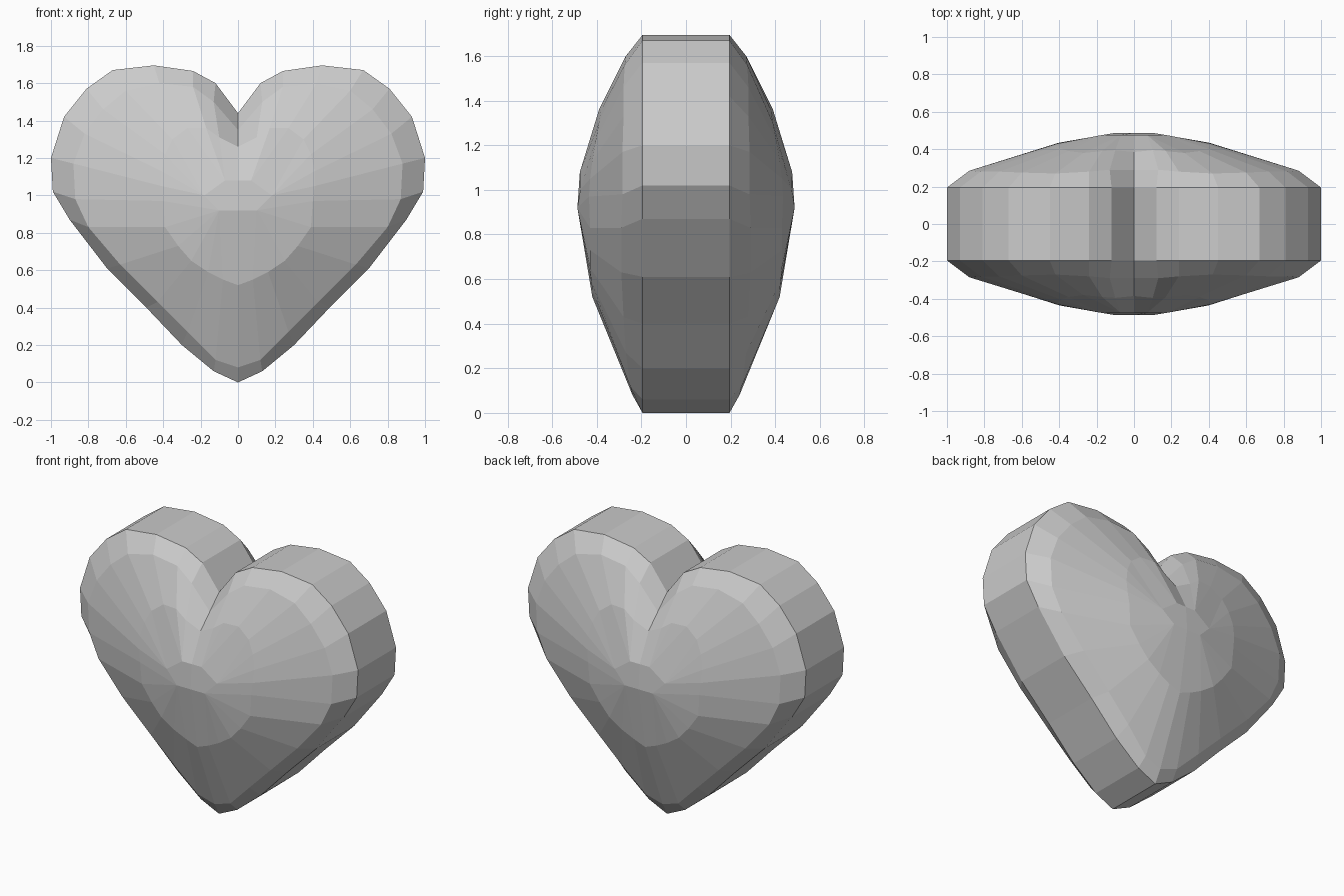
import bpy, bmesh

# Half cross-sections (x, z, depth), running from the top notch to the bottom tip
rim = [(x, z, 0.195) for x, z in [
    (0, 1.44), (.12, 1.60), (.24, 1.665), (.45, 1.695), (.67, 1.67), (.81, 1.57),
    (.93, 1.42), (1, 1.20), (.99, 1.02), (.90, .87), (.70, .61), (.49, .40),
    (.30, .20), (.13, .06), (0, 0)]]
shoulder = [
    (0, 1.35, .29), (.13, 1.50, .29), (.24, 1.58, .28), (.42, 1.60, .27),
    (.60, 1.56, .275), (.72, 1.46, .28), (.82, 1.33, .28), (.88, 1.17, .285),
    (.87, .98, .285), (.80, .83, .29), (.63, .63, .29), (.43, .43, .28),
    (.27, .27, .27), (.12, .12, .25), (0, .08, .24)]
dome = [
    (0, 1.26, .385), (.10, 1.31, .395), (.17, 1.36, .39), (.27, 1.36, .38),
    (.35, 1.30, .39), (.39, 1.22, .405), (.41, 1.13, .42), (.41, 1.05, .43),
    (.40, .97, .435), (.39, .83, .43), (.32, .73, .43), (.25, .65, .43),
    (.16, .59, .425), (.08, .55, .42), (0, .52, .42)]
# Small central facet, several dome points fan into each of its corners
facet = [(0, 1.08, .476), (.07, 1.08, .476), (.18, 1.0, .474),
         (.10, .92, .487), (0, .92, .487)]
crown = [facet[i] for i in (0, 1, 1, 1, 2, 2, 2, 2, 3, 3, 3, 3, 3, 3, 4)]

bm = bmesh.new()


def add_face(points):
    """Add a face after dropping repeated corners."""
    unique = list(dict.fromkeys(points))
    if len(unique) > 2:
        bm.faces.new([bm.verts.new(p) for p in unique])


def place(ring, sx, sy):
    return [(sx * x, sy * y, z) for x, z, y in ring]


# Heart shell: front dome, rim wall and back dome, on both halves
for sx in (-1, 1):
    rings = [place(r, sx, -1) for r in (crown, dome, shoulder, rim)]
    rings += [place(r, sx, 1) for r in (rim, shoulder, dome, crown)]
    for a, b in zip(rings, rings[1:]):
        for i in range(len(a) - 1):
            add_face([a[i], a[i + 1], b[i + 1], b[i]])
    for sy in (-1, 1):
        add_face(place(facet, sx, sy))

bmesh.ops.remove_doubles(bm, verts=bm.verts, dist=0.0005)
bmesh.ops.recalc_face_normals(bm, faces=bm.faces)
mesh = bpy.data.meshes.new("heart")
bm.to_mesh(mesh)
bm.free()
heart = bpy.data.objects.new("heart", mesh)
bpy.context.collection.objects.link(heart)
